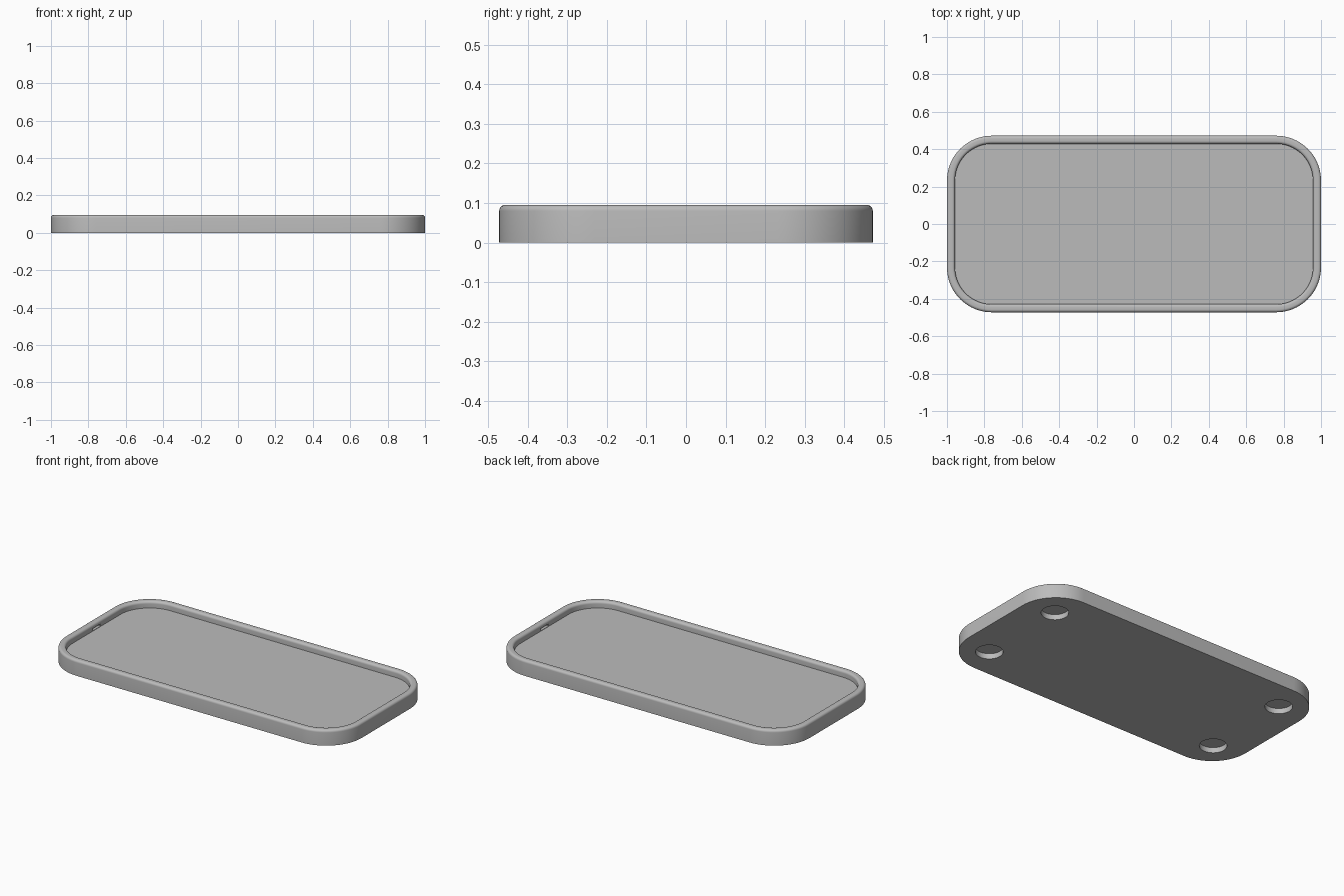
import bpy
import bmesh
from math import sin, cos, pi

default = bpy.data.objects.get("Cube")
if default:
    bpy.data.objects.remove(default, do_unlink=True)

HALF_X, HALF_Y, HEIGHT = 1.0, 0.472, 0.095
CORNER, RIM, FILLET, FLOOR = 0.24, 0.043, 0.015, 0.055
CORNER_STEPS, FILLET_STEPS = 20, 6

grey = bpy.data.materials.new("plain grey")
grey.use_nodes = True
colour = (0.5, 0.5, 0.5, 1)
grey.diffuse_color = colour
grey.node_tree.nodes["Principled BSDF"].inputs["Base Color"].default_value = colour


def rounded_ring(bm, inset, z):
    """Rounded rectangle of vertices, moved inward by inset."""
    ring = []
    radius = CORNER - inset
    for quarter, (sx, sy) in enumerate([(1, 1), (-1, 1), (-1, -1), (1, -1)]):
        for i in range(CORNER_STEPS + 1):
            a = (quarter + i / CORNER_STEPS) * pi / 2
            ring.append(bm.verts.new((sx * (HALF_X - CORNER) + radius * cos(a),
                                      sy * (HALF_Y - CORNER) + radius * sin(a), z)))
    return ring


# Wall profile as (inset, height): outer wall, two rim fillets, inner wall
profile = [(0, 0)]
for centre, start in ((FILLET, pi), (RIM - FILLET, pi / 2)):
    for i in range(FILLET_STEPS + 1):
        a = start - i / FILLET_STEPS * pi / 2
        profile.append((centre + FILLET * cos(a), HEIGHT - FILLET + FILLET * sin(a)))
profile.append((RIM, FLOOR))

# Tray body
bm = bmesh.new()
rings = [rounded_ring(bm, inset, z) for inset, z in profile]
for low, high in zip(rings, rings[1:]):
    for i in range(len(low)):
        j = (i + 1) % len(low)
        bm.faces.new((low[i], low[j], high[j], high[i]))
bm.faces.new(rings[0][::-1])
bm.faces.new(rings[-1])
bmesh.ops.recalc_face_normals(bm, faces=bm.faces)
mesh = bpy.data.meshes.new("tray")
bm.to_mesh(mesh)
bm.free()
mesh.materials.append(grey)
tray = bpy.data.objects.new("tray", mesh)
bpy.context.collection.objects.link(tray)

# Cutters: four round foot recesses and a small slot in each end wall
cutters = []
for sx in (-1, 1):
    for sy in (-1, 1):
        bpy.ops.mesh.primitive_cylinder_add(vertices=48, radius=0.077, depth=0.066,
                                            location=(sx * 0.81, sy * 0.283, 0))
        cutters.append(bpy.context.object)
    bpy.ops.mesh.primitive_cube_add(size=1, location=(sx * 0.96, 0, 0.064))
    bpy.context.object.scale = (0.03, 0.08, 0.014)
    cutters.append(bpy.context.object)

bpy.context.view_layer.objects.active = tray
for cutter in cutters:
    cutter.name = "recess_cutter"
    cutter.hide_render = True
    cut = tray.modifiers.new("recess", "BOOLEAN")
    cut.operation = "DIFFERENCE"
    cut.solver = "EXACT"
    cut.object = cutter
    bpy.ops.object.modifier_apply(modifier=cut.name)
for cutter in cutters:
    bpy.data.objects.remove(cutter, do_unlink=True)

# Smooth rounded surfaces with crisp edges
bpy.ops.object.select_all(action="DESELECT")
tray.select_set(True)
bpy.context.view_layer.objects.active = tray
bpy.ops.object.shade_smooth_by_angle(angle=pi / 6)
